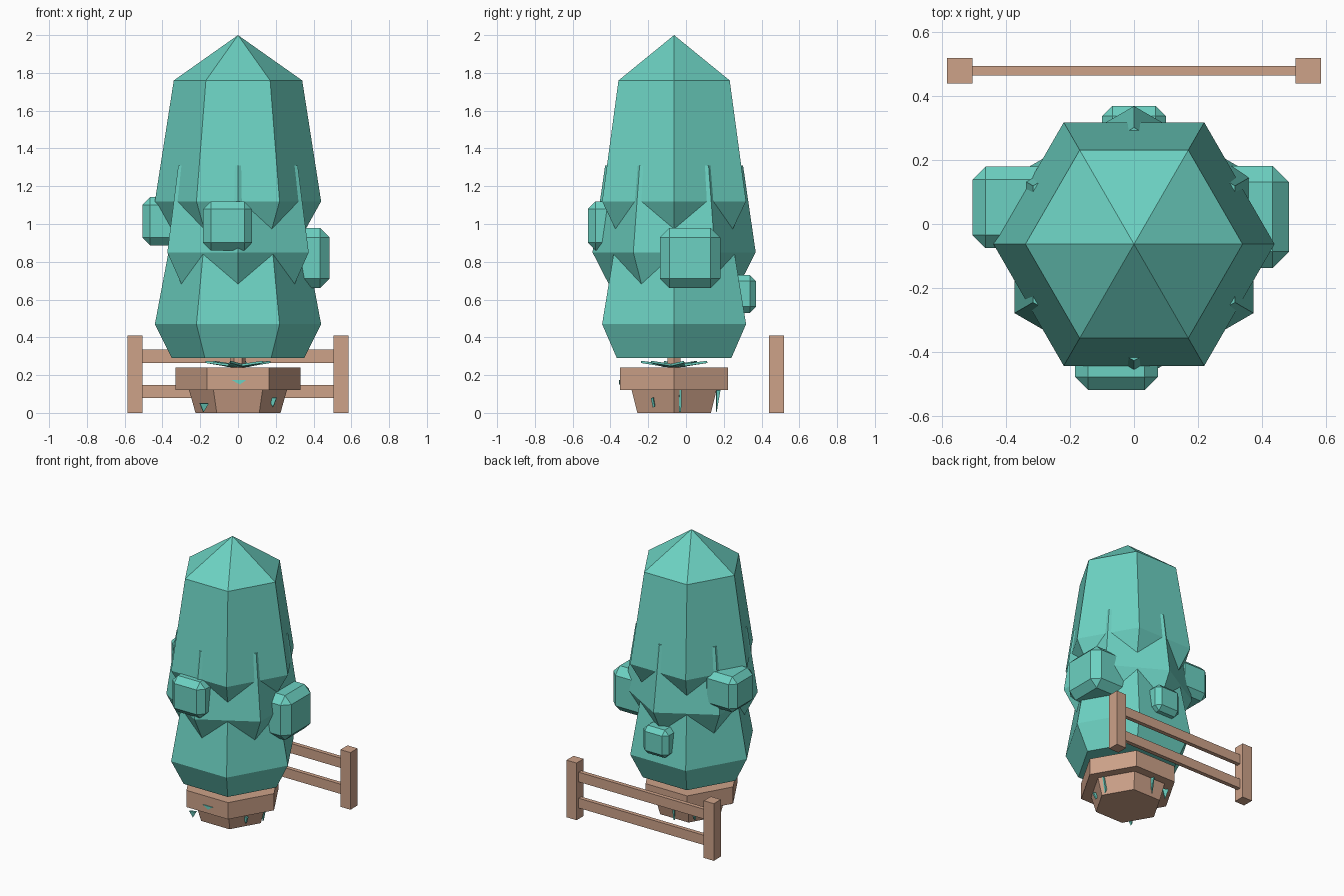
import bpy
import bmesh
from math import cos, sin, pi, radians
from mathutils import Vector

if "Cube" in bpy.data.objects:
    bpy.data.objects.remove(bpy.data.objects["Cube"], do_unlink=True)

CENTRE_Y = -0.063


def make_material(name, colour):
    mat = bpy.data.materials.new(name)
    mat.use_nodes = True
    mat.diffuse_color = colour
    mat.node_tree.nodes["Principled BSDF"].inputs["Base Color"].default_value = colour
    return mat


TEAL = make_material("teal_leaf", (0.15, 0.64, 0.54, 1))
TAN = make_material("tan_wood", (0.61, 0.36, 0.25, 1))


def finish(bm, name, mat):
    bmesh.ops.remove_doubles(bm, verts=bm.verts, dist=0.0005)
    bmesh.ops.recalc_face_normals(bm, faces=bm.faces)
    mesh = bpy.data.meshes.new(name)
    bm.to_mesh(mesh)
    bm.free()
    mesh.materials.append(mat)
    obj = bpy.data.objects.new(name, mesh)
    bpy.context.collection.objects.link(obj)
    return obj


def hex_loft(name, profile, mat, turn=0):
    """Six-sided solid through (height, radius) rings; zero radius makes a tip."""
    bm = bmesh.new()
    rings = []
    for z, r in profile:
        if r == 0:
            rings.append([bm.verts.new((0, CENTRE_Y, z))] * 6)
            continue
        angles = [radians(turn) + i * pi / 3 for i in range(6)]
        rings.append([bm.verts.new((r * cos(a), CENTRE_Y + r * sin(a), z)) for a in angles])
    for low, high in zip(rings, rings[1:]):
        for i in range(6):
            j = (i + 1) % 6
            corners = [low[i], low[j], high[j], high[i]]
            bm.faces.new(list(dict.fromkeys(corners)))
    for ring in (rings[0], rings[-1]):
        if len(set(ring)) == 6:
            bm.faces.new(ring)
    return finish(bm, name, mat)


def box(name, centre, size, mat, chamfer=0):
    bm = bmesh.new()
    bmesh.ops.create_cube(bm, size=1)
    for v in bm.verts:
        v.co = Vector(centre) + Vector([c * s for c, s in zip(v.co, size)])
    if chamfer:
        bmesh.ops.bevel(bm, geom=bm.edges[:], offset=chamfer, segments=1, affect='EDGES')
    return finish(bm, name, mat)


def blade(name, points):
    """Thin pointed leaf: three outline points closed to a shallow solid."""
    bm = bmesh.new()
    a, b, c = [Vector(p) for p in points]
    n = (b - a).cross(c - a).normalized() * 0.006
    front = [bm.verts.new(p + n) for p in (a, b, c)]
    back = [bm.verts.new(p - n) for p in (a, b, c)]
    bm.faces.new(front)
    bm.faces.new(back[::-1])
    for i in range(3):
        j = (i + 1) % 3
        bm.faces.new((front[i], back[i], back[j], front[j]))
    return finish(bm, name, TEAL)


# Foliage tiers, the middle one turned so its corners break through the flat sides
hex_loft("foliage_lower", [(0.29, 0.35), (0.47, 0.44), (0.92, 0.355)], TEAL)
hex_loft("foliage_middle", [(0.67, 0.34), (0.85, 0.432), (1.31, 0.365)], TEAL, 30)
hex_loft("foliage_upper", [(0.94, 0.34), (1.12, 0.44), (1.76, 0.34), (2.0, 0)], TEAL)

# Chamfered leaf clumps around the foliage
clumps = {
    "front": ((-0.055, -0.39, 0.99), 0.26),
    "left": ((0.325, 0.022, 0.82), 0.32),
    "right": ((-0.378, 0.052, 1.015), 0.255),
    "back": ((0, 0.27, 0.63), 0.2),
}
for side, (centre, size) in clumps.items():
    box("leaf_clump_" + side, centre, (size,) * 3, TEAL, size * 0.16)

# Planter and trunk
hex_loft("planter_body", [(0, 0.225), (0.13, 0.262)], TAN)
hex_loft("planter_rim", [(0.12, 0.33), (0.24, 0.33)], TAN)
hex_loft("trunk", [(0.2, 0.04), (0.4, 0.04)], TAN)

# Sprouts on top of the planter
for k in range(6):
    a = k * pi / 3 + 0.3
    tip = (0.18 * cos(a), CENTRE_Y + 0.18 * sin(a), 0.27)
    base = [(0.06 * cos(a + s), CENTRE_Y + 0.06 * sin(a + s), 0.25) for s in (-0.9, 0.9)]
    blade(f"sprout_{k}", base + [tip])

# Leaf tips poking through the planter walls: angle, radius, bottom, top
for k, (deg, r, low, high) in enumerate([(8, 0.225, 0.005, 0.12), (95, 0.225, 0.005, 0.12),
                                         (130, 0.25, 0.03, 0.1), (225, 0.26, 0.005, 0.05),
                                         (330, 0.215, 0.03, 0.08)]):
    a = radians(deg)
    x, y = r * cos(a), CENTRE_Y + r * sin(a)
    blade(f"leaf_tip_{k}", [(x, y, low), (x * 1.1, y + 0.02 * sin(a), high), (x * 0.85, y, high)])
blade("leaf_tip_rim", [(-0.035, -0.348, 0.175), (0.045, -0.348, 0.175), (0.01, -0.348, 0.15)])

# Fence behind the planter
for side, sx in (("left", 1), ("right", -1)):
    box("fence_post_" + side, (sx * 0.545, 0.48, 0.205), (0.08, 0.08, 0.41), TAN)
for level, z in (("lower", 0.113), ("upper", 0.3)):
    box("fence_rail_" + level, (0, 0.48, z), (1.03, 0.03, 0.07), TAN)
